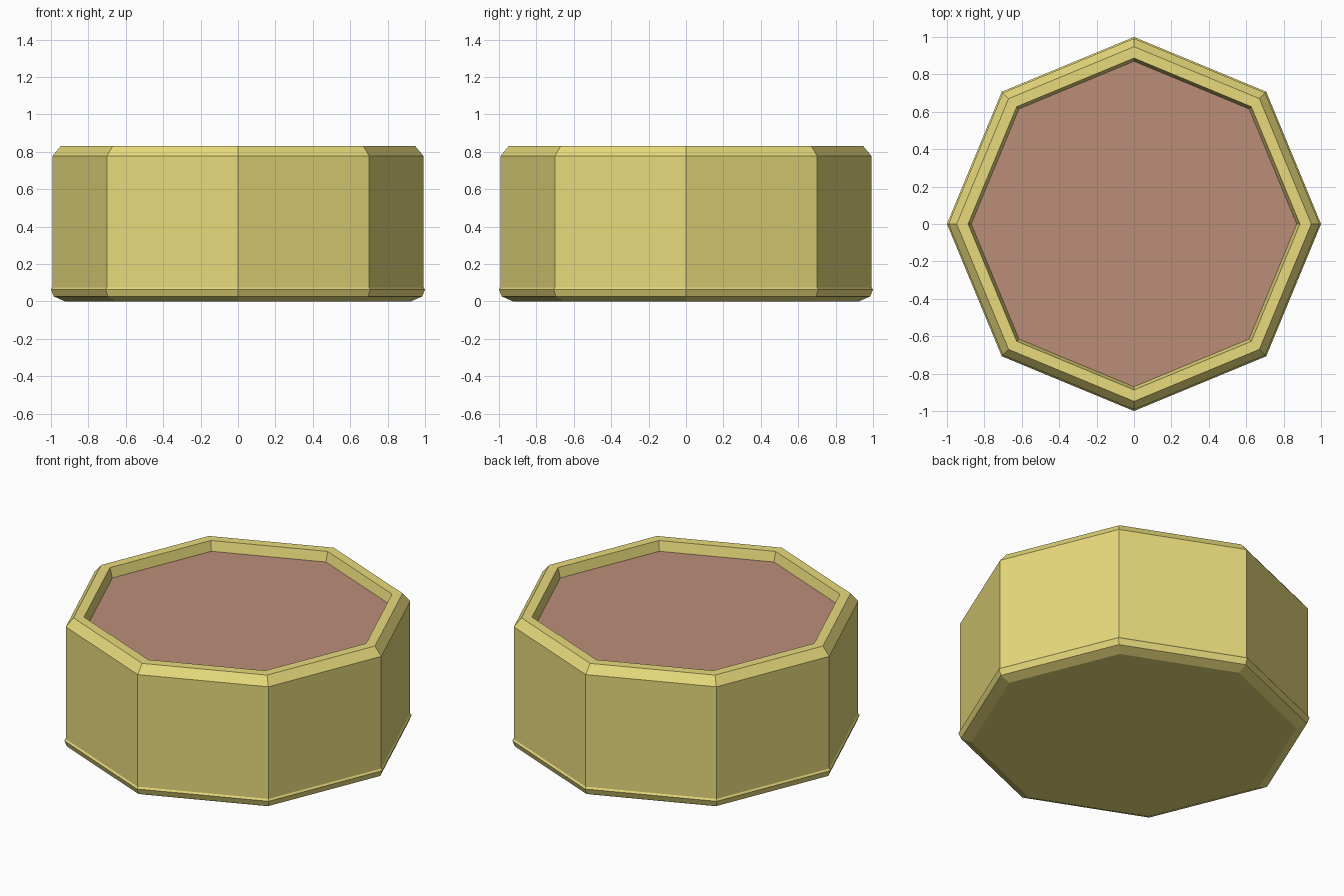
import bpy, bmesh
from math import cos, sin, pi

if "Cube" in bpy.data.objects:
    bpy.data.objects.remove(bpy.data.objects["Cube"])

SIDES = 8


def material(name, color):
    m = bpy.data.materials.new(name)
    m.diffuse_color = color
    m.use_nodes = True
    m.node_tree.nodes["Principled BSDF"].inputs["Base Color"].default_value = m.diffuse_color
    return m


def lathe(name, profile, mat, cap_first=False, cap_last=False):
    """Stack octagonal rings from (radius, height) pairs, with optional end caps."""
    bm = bmesh.new()
    rings = [[bm.verts.new((r * cos(2 * pi * i / SIDES), r * sin(2 * pi * i / SIDES), z))
              for i in range(SIDES)] for r, z in profile]
    for a, b in zip(rings, rings[1:]):
        for i in range(SIDES):
            j = (i + 1) % SIDES
            bm.faces.new((a[i], a[j], b[j], b[i]))
    if cap_first:
        bm.faces.new(rings[0][::-1])
    if cap_last:
        bm.faces.new(rings[-1])
    mesh = bpy.data.meshes.new(name)
    bm.to_mesh(mesh)
    bm.free()
    mesh.materials.append(mat)
    obj = bpy.data.objects.new(name, mesh)
    bpy.context.collection.objects.link(obj)
    return obj


yellow = material("yellow", (0.80, 0.70, 0.20, 1))
brown = material("brown", (0.50, 0.27, 0.19, 1))

# Pot: chamfered foot, straight wall, bevelled rim, short inner wall
SOIL_Z = 0.77
lathe("pot", [(0.925, 0.0), (0.985, 0.027), (1.0, 0.064), (0.992, 0.075),
              (0.992, 0.777), (0.948, 0.83), (0.887, 0.83), (0.87, SOIL_Z)],
      yellow, cap_first=True)

# Soil filling the pot
lathe("soil", [(0.87, SOIL_Z)], brown, cap_last=True)
